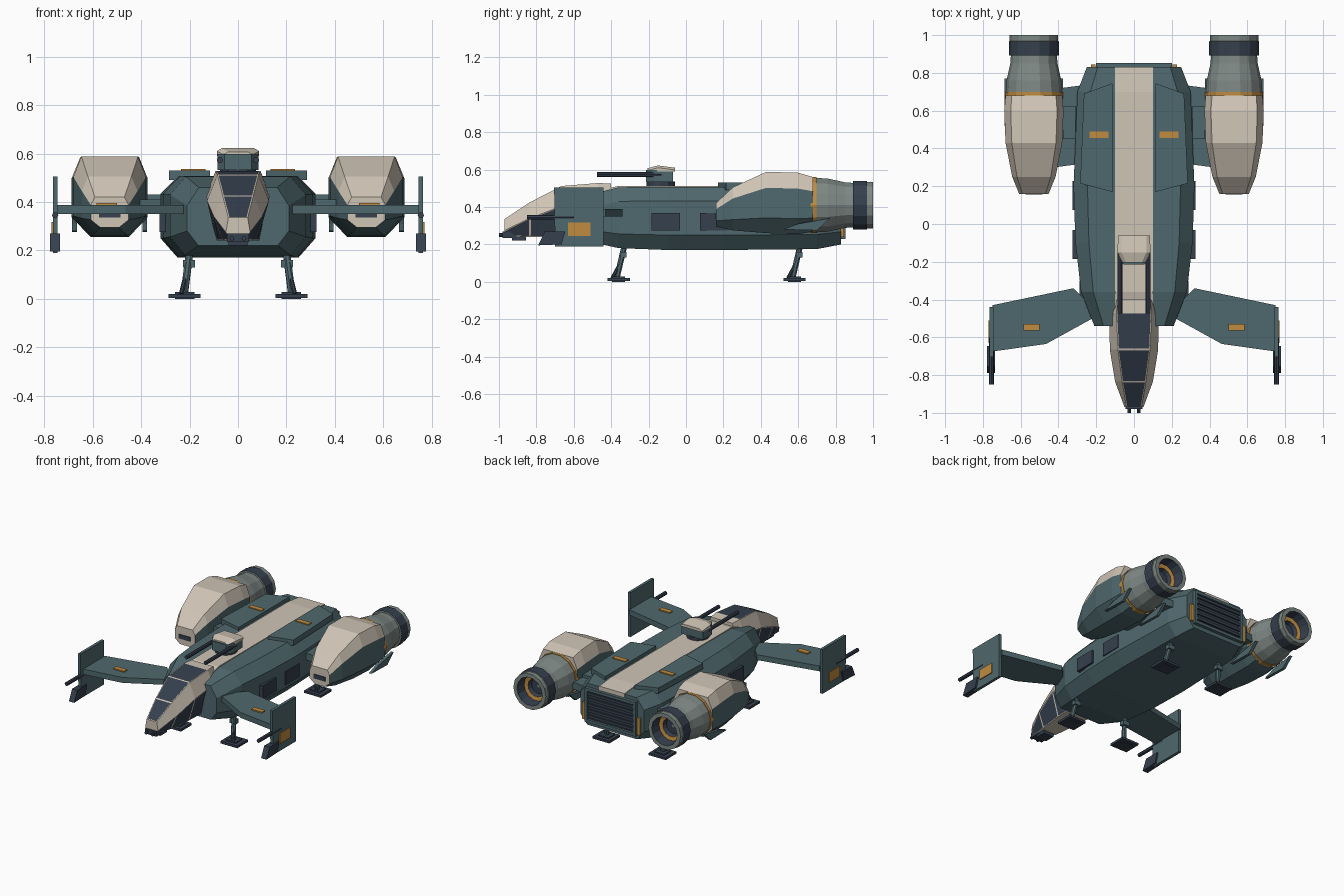
import bpy, bmesh
from math import sin, cos, tau
from mathutils import Vector

if "Cube" in bpy.data.objects:
    bpy.data.objects.remove(bpy.data.objects["Cube"])


def make_material(name, rgb):
    m = bpy.data.materials.new(name)
    m.use_nodes = True
    m.diffuse_color = (*rgb, 1)
    bsdf = m.node_tree.nodes["Principled BSDF"]
    bsdf.inputs["Base Color"].default_value = (*rgb, 1)
    bsdf.inputs["Roughness"].default_value = 0.7
    return m


TEAL = make_material("teal_paint", (0.078, 0.14, 0.155))
CREAM = make_material("cream_paint", (0.63, 0.56, 0.47))
NAVY = make_material("navy_metal", (0.035, 0.05, 0.075))
ORANGE = make_material("orange_marking", (0.52, 0.26, 0.05))
GREY = make_material("grey_metal", (0.21, 0.25, 0.235))


def finish(name, bm, mats, mirror=False):
    bmesh.ops.recalc_face_normals(bm, faces=bm.faces)
    mesh = bpy.data.meshes.new(name)
    bm.to_mesh(mesh)
    bm.free()
    for m in mats:
        mesh.materials.append(m)
    ob = bpy.data.objects.new(name, mesh)
    bpy.context.collection.objects.link(ob)
    if mirror:
        ob.modifiers.new("mirror", "MIRROR").use_mirror_merge = False
    return ob


def loft(name, rings, mats, rule=None, mirror=False, caps=True, inset=None):
    """Skin matching rings; rule(side, segment) picks the material slot."""
    bm = bmesh.new()
    vs = [[bm.verts.new(p) for p in r] for r in rings]
    n = len(rings[0])
    panels = []
    for s in range(len(rings) - 1):
        for k in range(n):
            j = (k + 1) % n
            f = bm.faces.new((vs[s][k], vs[s][j], vs[s + 1][j], vs[s + 1][k]))
            f.material_index = rule(k, s) if rule else 0
            if inset and inset(k, s):
                panels.append(f)
    if caps:
        bm.faces.new(vs[0])
        bm.faces.new(vs[-1])
    bmesh.ops.recalc_face_normals(bm, faces=bm.faces)
    if panels:
        bmesh.ops.inset_individual(bm, faces=panels, thickness=0.007)
        for f in panels:
            f.material_index = 1
    return finish(name, bm, mats, mirror)


def box(name, x, y, z, mat, mirror=False):
    rings = [[(a, y[0], z[0]), (a, y[1], z[0]), (a, y[1], z[1]), (a, y[0], z[1])] for a in x]
    return loft(name, rings, [mat], mirror=mirror)


def plate(name, outline, z, mat, mirror=True):
    return loft(name, [[(a, b, h) for a, b in outline] for h in z], [mat], mirror=mirror)


def side_plate(name, outline, x, mat, mirror=True):
    return loft(name, [[(h, a, b) for a, b in outline] for h in x], [mat], mirror=mirror)


def rod(name, a, b, r, mat, mirror=True, n=8):
    a, b = Vector(a), Vector(b)
    q = (b - a).to_track_quat("Z", "Y")
    circle = [q @ Vector((r * cos(tau * i / n), r * sin(tau * i / n), 0)) for i in range(n)]
    return loft(name, [[p + c for c in circle] for p in (a, b)], [mat], mirror=mirror)


def octagon(y, cx, hw, top, bot, zb, z1, z2, zt):
    half = [(bot, zb), (hw, z1), (hw, z2), (top, zt)]
    pts = half + [(-a, b) for a, b in reversed(half)]
    return [(cx + a, y, b) for a, b in pts]


# Main hull
hull = [(-0.54, 0.21, 0.22, 0.46), (-0.36, 0.28, 0.18, 0.505), (-0.1, 0.31, 0.17, 0.508),
        (0.2, 0.32, 0.17, 0.508), (0.7, 0.3, 0.175, 0.508), (0.83, 0.25, 0.2, 0.495)]
loft("hull", [octagon(y, 0, w, w * 0.77, w * 0.78, zb, 0.25 + (zb - 0.17) * 0.6, zt - 0.075, zt)
              for y, w, zb, zt in hull], [TEAL])
loft("spine_strip", [[(-0.1, y, z - 0.03), (0.1, y, z - 0.03), (0.1, y, z), (-0.1, y, z)]
                     for y, z in ((-0.54, 0.467), (-0.36, 0.513), (0.7, 0.513), (0.832, 0.5))], [CREAM])
plate("dorsal_panel", [(0.115, 0.17), (0.285, 0.215), (0.265, 0.69), (0.115, 0.745)], (0.49, 0.53), TEAL)
box("dorsal_marking", (0.135, 0.235), (0.455, 0.49), (0.525, 0.536), ORANGE, True)
for name, y in (("front_window", -0.185), ("rear_window", 0.075)):
    box(name, (0.29, 0.325), (y, y + 0.152), (0.275, 0.368), NAVY, True)

# Rear grille with slats, frame and lamps
box("rear_grille", (-0.18, 0.18), (0.8, 0.84), (0.25, 0.45), NAVY)
for i in range(5):
    z = 0.262 + i * 0.04
    box("grille_slat", (-0.18, 0.18), (0.83, 0.85), (z, z + 0.02), NAVY)
for z in (0.228, 0.45):
    box("grille_frame_rail", (-0.2, 0.2), (0.81, 0.853), (z, z + 0.02), TEAL)
box("grille_frame_post", (0.18, 0.2), (0.81, 0.853), (0.228, 0.47), TEAL, True)
box("rear_lamp", (0.205, 0.228), (0.82, 0.845), (0.24, 0.36), ORANGE, True)

# Cockpit: cream frame, dark glass panes
cockpit = [(-0.97, 0.03, 0.05, 0.04, 0.245, 0.275, 0.335), (-0.835, 0.06, 0.1, 0.063, 0.24, 0.34, 0.425),
           (-0.665, 0.08, 0.128, 0.085, 0.24, 0.405, 0.512), (-0.47, 0.09, 0.13, 0.093, 0.24, 0.43, 0.528),
           (-0.4, 0.09, 0.11, 0.085, 0.24, 0.43, 0.525)]
loft("cockpit", [[(-b, y, z), (b, y, z), (m, y, zm), (t, y, zt), (-t, y, zt), (-m, y, zm)]
                 for y, b, m, t, z, zm, zt in cockpit], [CREAM, NAVY],
     inset=lambda k, s: s < 3 and k in (1, 3, 5))
box("nose_block", (-0.045, 0.045), (-0.98, -0.9), (0.235, 0.27), NAVY)
box("chin_sensor", (-0.04, 0.04), (-0.93, -0.855), (0.22, 0.25), NAVY)
rod("nose_gun", (0.025, -1.0, 0.25), (0.025, -0.9, 0.25), 0.01, NAVY)

# Dorsal turret
rod("turret_ring", (0, -0.135, 0.5), (0, -0.135, 0.535), 0.075, NAVY, False, 12)
plate("turret_body", [(-0.055, -0.215), (0.055, -0.215), (0.085, -0.17), (0.085, -0.07),
                      (-0.085, -0.07), (-0.085, -0.17)], (0.533, 0.598), TEAL, False)
loft("turret_cap", [[(-w, y, 0.59), (w, y, 0.59), (w, y, z - 0.012), (w - 0.02, y, z),
                     (0.02 - w, y, z), (-w, y, z - 0.012)]
                    for y, w, z in ((-0.205, 0.06, 0.607), (-0.15, 0.087, 0.622), (-0.06, 0.085, 0.61))], [CREAM])
rod("turret_gun", (0.075, -0.475, 0.573), (0.075, -0.13, 0.573), 0.013, NAVY)

# Forward wings with tip fins and guns
plate("wing", [(0.2, -0.46), (0.32, -0.34), (0.75, -0.43), (0.75, -0.675), (0.465, -0.635), (0.22, -0.5)],
      (0.35, 0.388), TEAL)
box("wing_marking", (0.5, 0.585), (-0.565, -0.53), (0.38, 0.396), ORANGE, True)
side_plate("tip_fin", [(-0.705, 0.505), (-0.44, 0.505), (-0.44, 0.19), (-0.7, 0.19)], (0.745, 0.765), TEAL)
box("fin_marking", (0.76, 0.771), (-0.63, -0.51), (0.245, 0.317), ORANGE, True)
side_plate("fin_pod", [(-0.755, 0.27), (-0.645, 0.27), (-0.665, 0.2), (-0.79, 0.195)], (0.735, 0.777), NAVY)
rod("fin_gun", (0.755, -0.85, 0.345), (0.755, -0.6, 0.345), 0.013, NAVY)

# Engine nacelles
CX, CZ = 0.53, 0.41
cowl = [(0.16, 0.078, 0.295, 0.42), (0.25, 0.115, 0.275, 0.505), (0.43, 0.15, 0.26, 0.588),
        (0.6, 0.157, 0.255, 0.583), (0.68, 0.15, 0.268, 0.56)]
loft("engine_cowl", [octagon(y, CX, w, w * 0.78, w * 0.5, zb, zb + (zt - zb) * 0.25, zb + (zt - zb) * 0.74, zt)
                     for y, w, zb, zt in cowl],
     [CREAM, TEAL], lambda k, s: 0 if k in (2, 3, 4) else 1, mirror=True)
box("intake_slot", (CX - 0.045, CX + 0.045), (0.155, 0.17), (0.335, 0.365), NAVY, True)
for x in (CX - 0.155, CX + 0.135):
    side_plate("nacelle_fin", [(0.52, 0.28), (0.7, 0.275), (0.77, 0.34), (0.6, 0.31)], (x, x + 0.02), TEAL)


def turned(name, profile, mats, rule, n=14):
    rings = [[(CX + r * cos(tau * i / n), y, CZ + r * sin(tau * i / n)) for i in range(n)] for y, r in profile]
    return loft(name, rings, mats, rule, mirror=True)


turned("engine_band", [(0.665, 0.153), (0.698, 0.153)], [ORANGE], None)
turned("engine_nozzle",
       [(0.69, 0.15), (0.76, 0.145), (0.85, 0.125), (0.892, 0.122), (0.893, 0.133), (0.967, 0.133),
        (0.968, 0.128), (1.0, 0.128), (1.0, 0.1), (0.93, 0.092), (0.925, 0.065), (0.9, 0.055), (0.9, 0.01)],
       [GREY, NAVY, ORANGE], lambda k, s: {4: 1, 8: 1, 9: 2, 10: 1, 11: 1}.get(s, 0))

# Engine pylons
plate("pylon", [(0.27, 0.32), (0.42, 0.3), (0.42, 0.715), (0.27, 0.735)], (0.36, 0.41), TEAL)
box("pylon_cover", (0.31, 0.375), (0.45, 0.625), (0.4, 0.43), TEAL, True)

# Landing gear
for end, y in (("front", -0.36), ("rear", 0.58)):
    box(end + "_foot", (0.155, 0.288), (y - 0.06, y + 0.06), (0.004, 0.02), NAVY, True)
    box(end + "_foot_pad", (0.18, 0.26), (y - 0.035, y + 0.035), (0, 0.028), NAVY, True)
    rod(end + "_leg", (0.2, y + 0.03, 0.19), (0.222, y - 0.01, 0.02), 0.016, TEAL)
    rod(end + "_strut", (0.21, y + 0.02, 0.12), (0.235, y - 0.035, 0.02), 0.01, NAVY)
    box(end + "_leg_joint", (0.178, 0.228), (y + 0.008, y + 0.042), (0.13, 0.16), TEAL, True)
